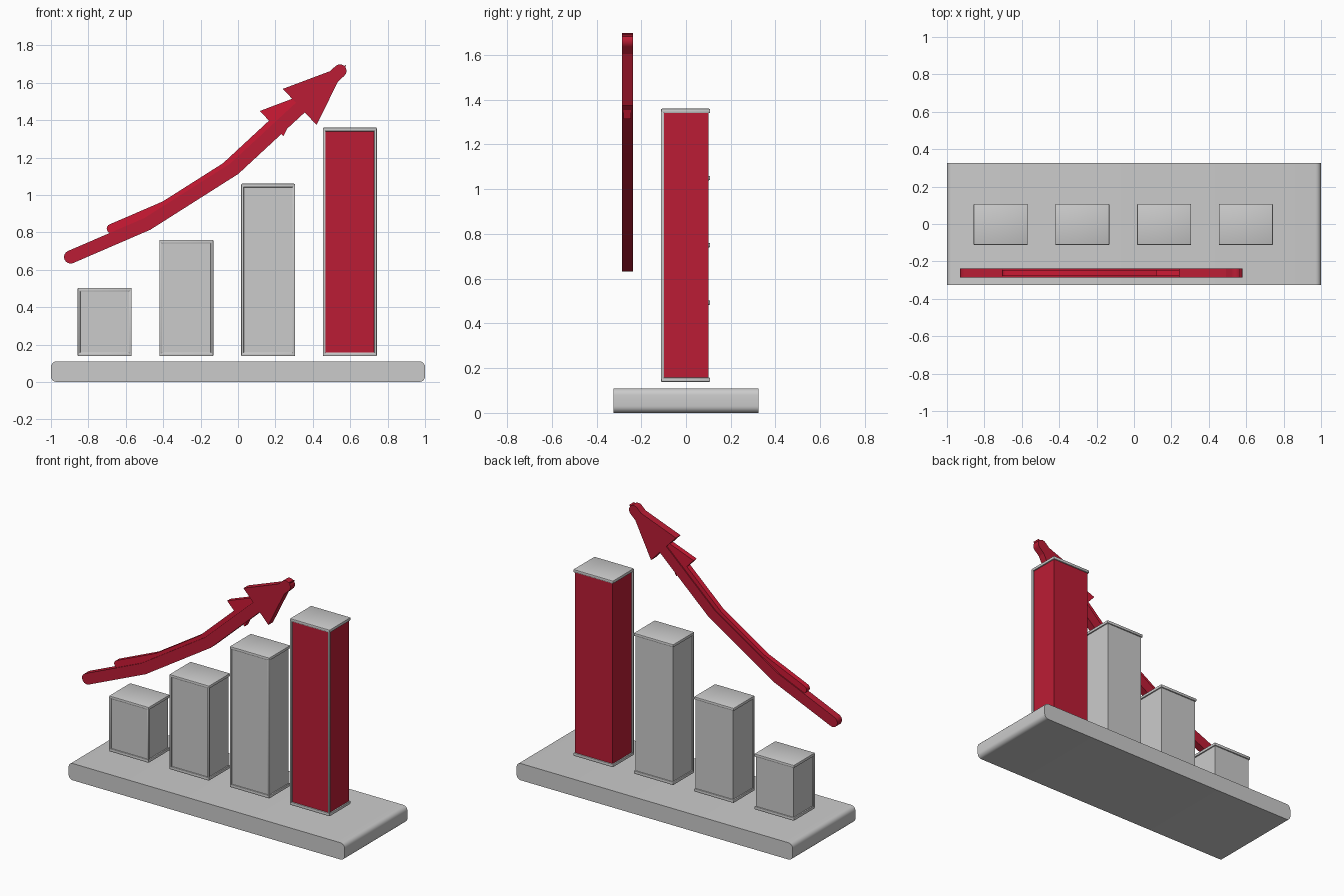
import bpy, bmesh, math
from mathutils import Vector

if "Cube" in bpy.data.objects:
    bpy.data.objects.remove(bpy.data.objects["Cube"])


def material(name, rgb):
    m = bpy.data.materials.new(name)
    m.diffuse_color = (*rgb, 1)
    m.use_nodes = True
    m.node_tree.nodes["Principled BSDF"].inputs["Base Color"].default_value = m.diffuse_color
    return m


RED = material("red", (0.50, 0.012, 0.035))
BRIGHT = material("bright_red", (0.62, 0.01, 0.035))


def finish(name, bm, mat=None):
    bmesh.ops.recalc_face_normals(bm, faces=bm.faces)
    me = bpy.data.meshes.new(name)
    bm.to_mesh(me)
    bm.free()
    ob = bpy.data.objects.new(name, me)
    bpy.context.collection.objects.link(ob)
    if mat:
        me.materials.append(mat)
    return ob


def box(name, lo, hi, mat=None, bevel=0.0):
    bm = bmesh.new()
    bmesh.ops.create_cube(bm, size=1)
    for v in bm.verts:
        v.co = Vector([a + (c + 0.5) * (b - a) for a, b, c in zip(lo, hi, v.co)])
    if bevel:
        bmesh.ops.bevel(bm, geom=bm.edges[:], offset=bevel, segments=2,
                        profile=0.5, affect='EDGES')
    return finish(name, bm, mat)


def prism(name, outline, y0, y1, mat=None):
    """Extrude an x-z outline along y."""
    bm = bmesh.new()
    face = bm.faces.new([bm.verts.new((x, y0, z)) for x, z in outline])
    ext = bmesh.ops.extrude_face_region(bm, geom=[face])
    moved = [g for g in ext["geom"] if isinstance(g, bmesh.types.BMVert)]
    bmesh.ops.translate(bm, verts=moved, vec=(0, y1 - y0, 0))
    return finish(name, bm, mat)


def arc(c, r, a0, a1, n):
    return [(c[0] + r * math.cos(a0 + (a1 - a0) * i / n),
             c[1] + r * math.sin(a0 + (a1 - a0) * i / n)) for i in range(n + 1)]


def ribbon(path, r):
    """Outline of a polyline band with mitred bends and round ends."""
    pts = [Vector(p) for p in path]
    dirs = [(b - a).normalized() for a, b in zip(pts, pts[1:])]
    left, right = [], []
    for i in range(1, len(pts) - 1):
        n0, n1 = [Vector((-d.y, d.x)) for d in dirs[i - 1:i + 1]]
        m = (n0 + n1).normalized()
        m *= r / m.dot(n0)
        left.append(tuple(pts[i] + m))
        right.append(tuple(pts[i] - m))
    a = math.atan2(dirs[0].y, dirs[0].x)
    b = math.atan2(dirs[-1].y, dirs[-1].x)
    h = math.pi / 2
    return (arc(pts[0], r, a + h, a + 3 * h, 10) + right
            + arc(pts[-1], r, b - h, b + h, 10) + left[::-1])


# Base slab, rounded in its front profile
R = 0.03
base_outline = []
for i, (cx, cz) in enumerate([(1 - R, 0.11 - R), (-1 + R, 0.11 - R), (-1 + R, R), (1 - R, R)]):
    base_outline += arc((cx, cz), R, i * math.pi / 2, (i + 1) * math.pi / 2, 5)
prism("base", base_outline, -0.325, 0.325)

# Bars: body, rim plates at top and bottom, thin posts on the front edges
HALF, Z0 = 0.144, 0.138
for i, top in enumerate([0.503, 0.76, 1.06, 1.36]):
    x = -0.713 + 0.437 * i
    w = HALF - 0.008
    box(f"bar_{i+1}_body", (x - w, -0.104, Z0 + 0.01), (x + w, 0.1, top - 0.01),
        RED if i == 3 else None)
    for part, z in (("top", top - 0.02), ("bottom", Z0)):
        box(f"bar_{i+1}_{part}_rim", (x - HALF, -0.112, z), (x + HALF, 0.108, z + 0.02),
            bevel=0.005)
    for part, s in (("left", -1), ("right", 1)):
        px = x + s * (HALF - 0.007)
        box(f"bar_{i+1}_{part}_post", (px - 0.007, -0.112, Z0 + 0.01),
            (px + 0.007, -0.098, top - 0.01), bevel=0.004)

# Rising arrow, plus a smaller bright copy nested in it
PATH = [(-0.895, 0.668), (-0.485, 0.845), (-0.02, 1.14), (0.545, 1.663)]
HEAD = [(0.24, 1.567), (0.42, 1.374), (0.578, 1.694)]
for name, s, dx, dz, mat in (("arrow", 1, 0, 0, RED),
                             ("arrow_highlight", 0.7, -0.051, 0.352, BRIGHT)):
    place = lambda pts: [(x * s + dx, z * s + dz) for x, z in pts]
    y0, y1 = -0.262 - 0.024 * s, -0.262 + 0.024 * s
    shaft = prism(name + "_shaft", ribbon(place(PATH), 0.035 * s), y0, y1, mat)
    prism(name + "_head", place(HEAD), y0, y1, mat)

# Smooth the curved edges, keep corners sharp
for ob in bpy.context.collection.objects:
    ob.select_set(True)
    bpy.context.view_layer.objects.active = ob
bpy.ops.object.shade_smooth_by_angle(angle=math.radians(30))
